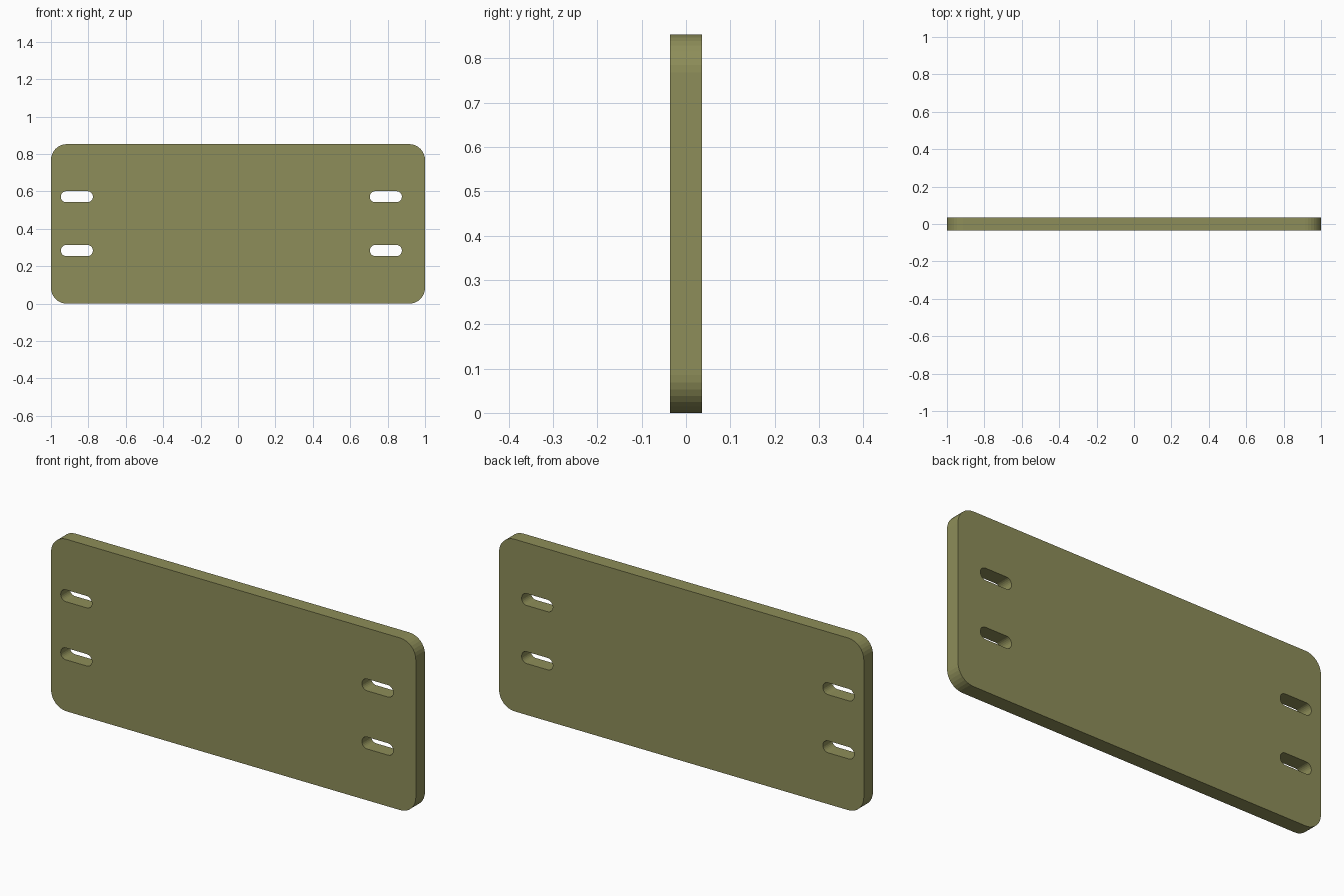
import bpy, bmesh
from math import cos, sin, pi, radians
from mathutils import Matrix

if "Cube" in bpy.data.objects:
    bpy.data.objects.remove(bpy.data.objects["Cube"])

HEIGHT, HALF_THICK = 0.853, 0.036


def rounded_rect(x0, x1, z0, z1, r, seg):
    """Counter-clockwise outline with rounded corners."""
    centres = [(x1 - r, z1 - r), (x0 + r, z1 - r), (x0 + r, z0 + r), (x1 - r, z0 + r)]
    return [(cx + r * cos(pi / 2 * (q + i / seg)), cz + r * sin(pi / 2 * (q + i / seg)))
            for q, (cx, cz) in enumerate(centres) for i in range(seg + 1)]


def add_outline(curve, pts):
    spline = curve.splines.new('POLY')
    spline.points.add(len(pts) - 1)
    for p, (x, z) in zip(spline.points, pts):
        p.co = (x, z, 0, 1)
    spline.use_cyclic_u = True
    spline.use_smooth = False


# Plate outline with four slots, filled and extruded
curve = bpy.data.curves.new("mounting_plate", 'CURVE')
curve.dimensions = '2D'
curve.fill_mode = 'BOTH'
curve.extrude = HALF_THICK
add_outline(curve, rounded_rect(-1, 1, 0, HEIGHT, 0.085, 8))
for x0 in (-0.947, 0.705):
    for zc in (0.284, 0.572):
        add_outline(curve, rounded_rect(x0, x0 + 0.171, zc - 0.0295, zc + 0.0295, 0.028, 6))

plate = bpy.data.objects.new("mounting_plate", curve)
bpy.context.collection.objects.link(plate)
bpy.context.view_layer.objects.active = plate
plate.select_set(True)
bpy.ops.object.convert(target='MESH')
plate = bpy.context.object

# Stand the plate upright, weld the rims, keep flat faces
mesh = plate.data
mesh.transform(Matrix.Rotation(radians(90), 4, 'X'))
bm = bmesh.new()
bm.from_mesh(mesh)
bmesh.ops.remove_doubles(bm, verts=bm.verts, dist=0.0001)
bmesh.ops.recalc_face_normals(bm, faces=bm.faces)
for f in bm.faces:
    f.smooth = False
bm.to_mesh(mesh)
bm.free()

# Olive paint
mat = bpy.data.materials.new("olive")
mat.diffuse_color = (0.27, 0.27, 0.10, 1)
mat.use_nodes = True
mat.node_tree.nodes["Principled BSDF"].inputs["Base Color"].default_value = mat.diffuse_color
mesh.materials.clear()
mesh.materials.append(mat)
